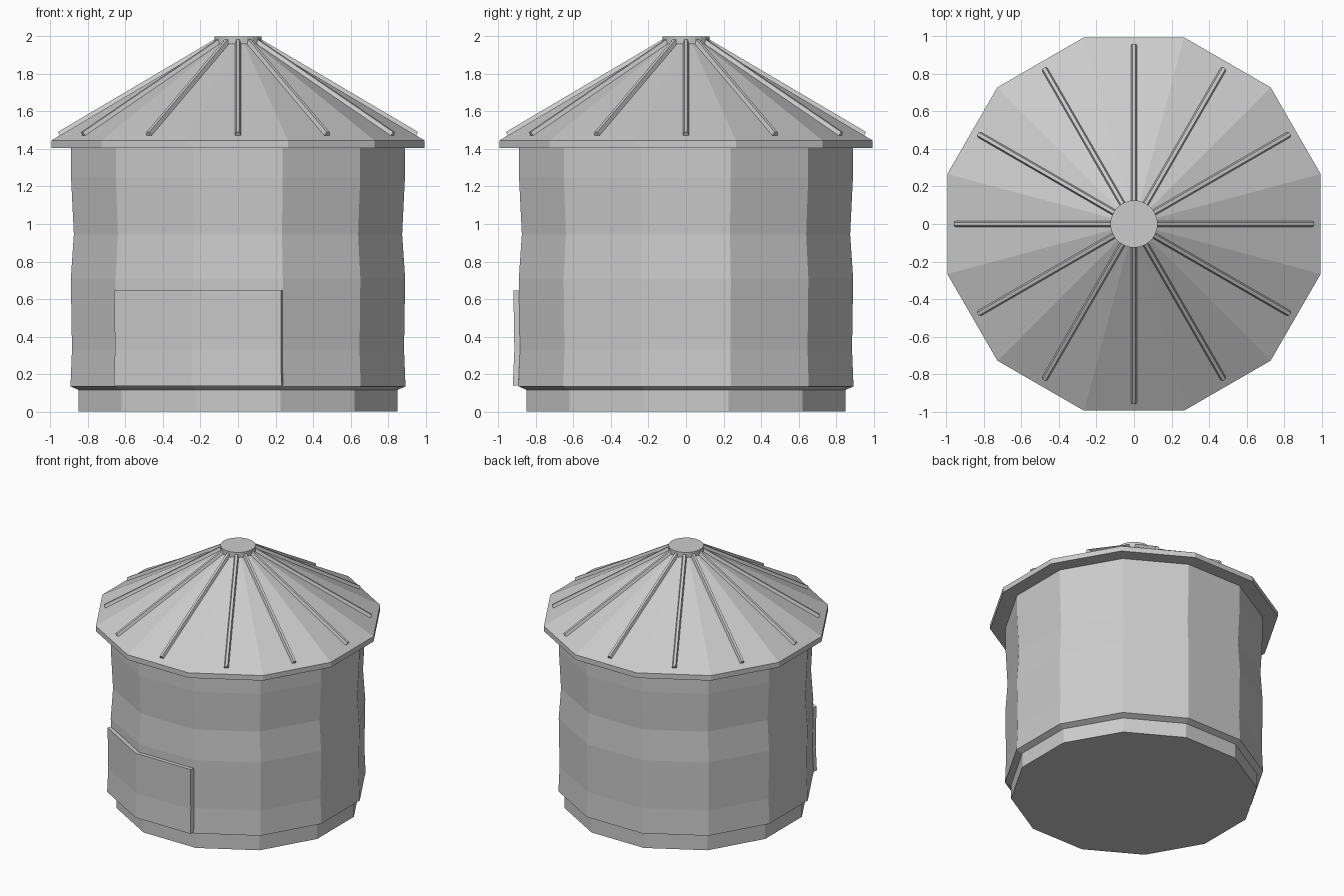
import bpy, bmesh, math
from mathutils import Vector, Matrix

if "Cube" in bpy.data.objects:
    bpy.data.objects.remove(bpy.data.objects["Cube"])

K = 1 / math.cos(math.radians(15))  # face distance -> corner radius of a 12-gon


def finish(bm, name):
    bmesh.ops.recalc_face_normals(bm, faces=bm.faces)
    mesh = bpy.data.meshes.new(name)
    bm.to_mesh(mesh)
    bm.free()
    ob = bpy.data.objects.new(name, mesh)
    bpy.context.collection.objects.link(ob)
    return ob


def lathe(name, profile, sides=12):
    """Stack of rings from (radius to flat face, z), capped at both ends."""
    bm = bmesh.new()
    k = 1 / math.cos(math.pi / sides)
    rings = [[bm.verts.new((r * k * math.cos(a), r * k * math.sin(a), z))
              for a in [(i + 0.5) * 2 * math.pi / sides for i in range(sides)]]
             for r, z in profile]
    for lo, hi in zip(rings, rings[1:]):
        for i in range(sides):
            j = (i + 1) % sides
            bm.faces.new((lo[i], lo[j], hi[j], hi[i]))
    bm.faces.new(rings[0])
    bm.faces.new(rings[-1])
    return finish(bm, name)


# Plinth and slightly dented wall
WALL = [(0.893, 0.135), (0.885, 0.33), (0.891, 0.71), (0.875, 0.945), (0.89, 1.25), (0.89, 1.41)]
lathe("tank_body", [(0.85, 0), (0.85, 0.115)] + WALL)

# Roof with thin rim, and the cap on top
lathe("roof", [(0.995, 1.405), (0.995, 1.445), (0.11, 1.968)])
lathe("roof_cap", [(0.125, 1.952), (0.125, 2.0)], 24)

# Hatch: two wall faces pushed outward along their shared normal
bm = bmesh.new()
push = Vector((-math.sin(math.radians(15)), -math.cos(math.radians(15)), 0)) * 0.031
rows = [(0.893, 0.14), (0.885, 0.33), (0.89, 0.645)]
angles = [math.radians(a) for a in (225, 255, 285)]
grid = [[bm.verts.new((r * K * math.cos(a), r * K * math.sin(a), z)) for a in angles] for r, z in rows]
for lo, hi in zip(grid, grid[1:]):
    for i in range(2):
        bm.faces.new((lo[i], lo[i + 1], hi[i + 1], hi[i]))
ext = bmesh.ops.extrude_face_region(bm, geom=bm.faces[:], use_keep_orig=True)
bmesh.ops.translate(bm, vec=push, verts=[v for v in ext["geom"] if isinstance(v, bmesh.types.BMVert)])
finish(bm, "hatch")

# Roof ribs: trapezoid bars down the middle of each roof face
section = [(-0.018, -0.005), (0.018, -0.005), (0.009, 0.021), (-0.009, 0.021)]
ends = [(0.95, 1.472), (0.11, 1.968)]
for n in range(12):
    bm = bmesh.new()
    loops = [[bm.verts.new((r + 0.51 * h, w, z + 0.86 * h)) for w, h in section] for r, z in ends]
    for i in range(4):
        j = (i + 1) % 4
        bm.faces.new((loops[0][i], loops[0][j], loops[1][j], loops[1][i]))
    for loop in loops:
        bm.faces.new(loop)
    bm.transform(Matrix.Rotation(n * math.pi / 6, 4, 'Z'))
    finish(bm, f"roof_rib_{n + 1}")
